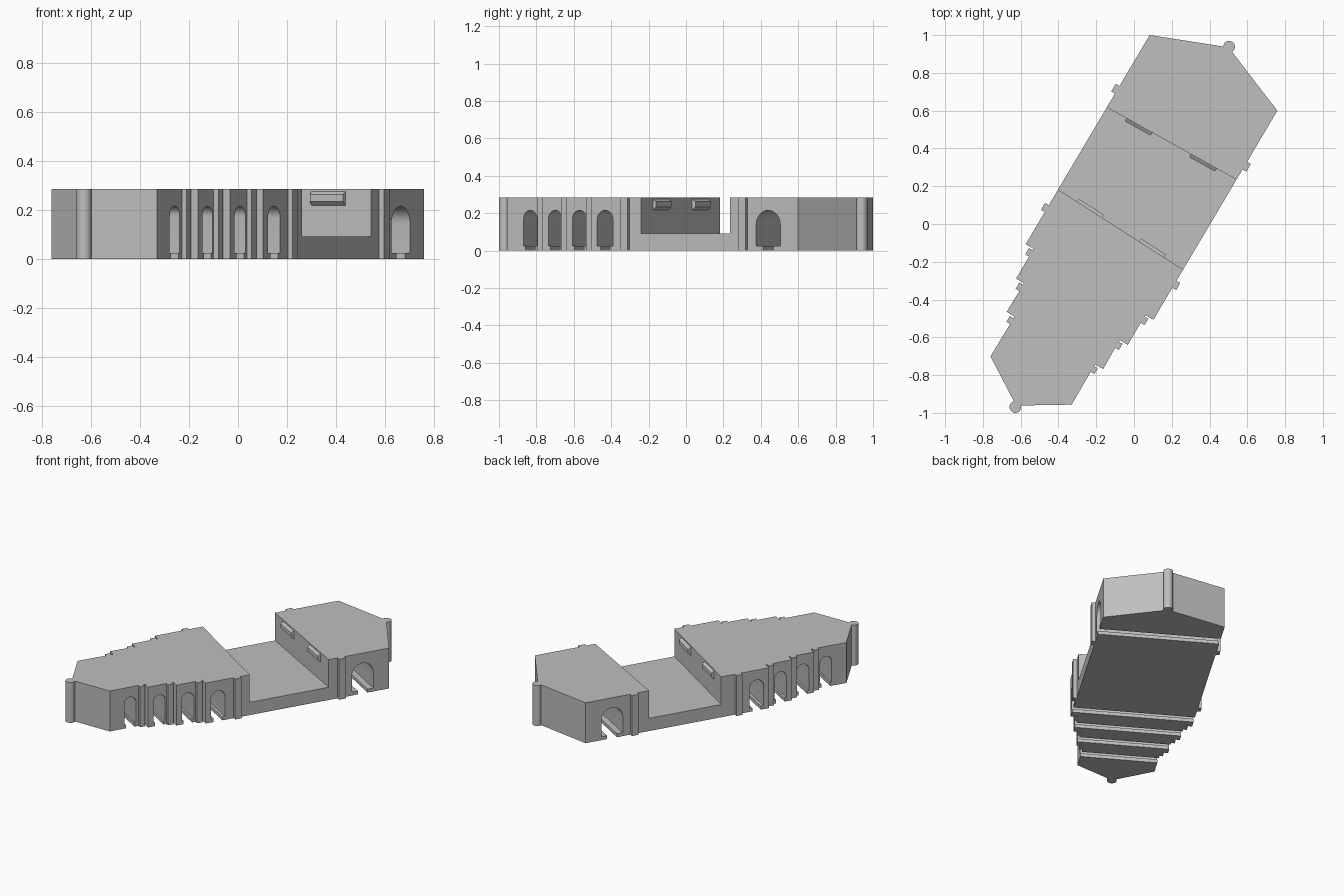
import bpy, bmesh, math

if "Cube" in bpy.data.objects:
    bpy.data.objects.remove(bpy.data.objects["Cube"])

H = 0.285          # full height
DECK = 0.09        # height of the sunken deck
T0 = -0.046        # centre line across the hull


def world(s, w, z):
    """s runs along the hull, w across it from the centre line."""
    t = w + T0
    return (0.51 * s + 0.86 * t, 0.86 * s - 0.51 * t, z)


grey = bpy.data.materials.new("plain grey")
grey.diffuse_color = (0.52, 0.52, 0.52, 1)
grey.use_nodes = True
grey.node_tree.nodes["Principled BSDF"].inputs["Base Color"].default_value = grey.diffuse_color


def loft(name, rings):
    """Closed solid through rings of (s, w, z) points."""
    bm = bmesh.new()
    loops = [[bm.verts.new(world(*p)) for p in r] for r in rings]
    n = len(loops[0])
    for a, b in zip(loops, loops[1:]):
        for i in range(n):
            bm.faces.new((a[i], a[(i + 1) % n], b[(i + 1) % n], b[i]))
    bm.faces.new(loops[0])
    bm.faces.new(loops[-1])
    bmesh.ops.recalc_face_normals(bm, faces=bm.faces[:])
    me = bpy.data.meshes.new(name)
    bm.to_mesh(me)
    bm.free()
    me.materials.append(grey)
    ob = bpy.data.objects.new(name, me)
    bpy.context.collection.objects.link(ob)
    return ob


def prism(name, pts, z0, z1):
    return loft(name, [[(s, w, z) for s, w in pts] for z in (z0, z1)])


# Hull outline: stepped bays with a rib closing each one
half = [(-0.991, 0.25)]
bays = [(0.248, -0.790, -0.755, -0.744), (0.295, -0.615, -0.577, -0.567),
        (0.344, -0.432, -0.393, -0.384), (0.393, -0.187, -0.144, None),
        (0.393, 0.542, 0.589, None)]
for w, r0, r1, end in bays:
    half += [(r0, w), (r0, w + 0.023), (r1, w + 0.023), (r1, w)]
    if end is not None:
        half += [(end, w), (end, w + 0.049)]
half.append((0.903, 0.393))
outline = ([(-1.145, 0)] + half + [(1.06, 0)]
           + [(s, -w) for s, w in reversed(half)])
hull = prism("hull", outline, 0, H)


# Cutters: arched tunnels with a floor slot, and the deck recess
def tunnel(sc, width, slot):
    r, top, sill = width / 2, 0.215, 0.024
    prof = [(-slot / 2, -0.05), (-slot / 2, sill), (-r, sill)]
    prof += [(-r * math.cos(a), top - r + r * math.sin(a))
             for a in (math.pi * i / 16 for i in range(17))]
    prof += [(r, sill), (slot / 2, sill), (slot / 2, -0.05)]
    return loft("tunnel_cutter",
                [[(sc + x, w, z) for x, z in prof] for w in (-0.6, 0.6)])


cutters = [tunnel(-0.848, 0.081, 0.06), tunnel(-0.665, 0.084, 0.06),
           tunnel(-0.486, 0.086, 0.06), tunnel(-0.297, 0.098, 0.06),
           tunnel(0.717, 0.15, 0.068)]


def north(w):
    return 0.4685 + 0.027 * w


def south(w):
    return -0.0615 - 0.034 * w


cutters.append(prism("deck_cutter",
                     [(south(-0.6), -0.6), (south(0.6), 0.6),
                      (north(0.6), 0.6), (north(-0.6), -0.6)], DECK, 0.5))

bpy.context.view_layer.objects.active = hull
for c in cutters:
    c.hide_render = True
    m = hull.modifiers.new("cut", 'BOOLEAN')
    m.operation, m.solver, m.object = 'DIFFERENCE', 'EXACT', c
    bpy.ops.object.modifier_apply(modifier=m.name)
for c in cutters:
    bpy.data.objects.remove(c)

# Tapered lugs on both recess walls
for wall, face, out in (("north", north, -1), ("south", south, 1)):
    for label, wc in (("left", -0.195), ("right", 0.195)):
        rings = []
        for depth, hw, z0, z1 in ((-0.005, 0.08, 0.212, 0.278),
                                  (0.018, 0.077, 0.234, 0.262)):
            rings.append([(face(wc + k * hw) + out * depth, wc + k * hw, z)
                          for k, z in ((-1, z0), (1, z0), (1, z1), (-1, z1))])
        loft(f"{wall}_{label}_lug", rings)

# Round posts at both tips
posts = []
for name, s in (("front_post", -1.154), ("back_post", 1.064)):
    ring = [(s + 0.031 * math.cos(a), 0.031 * math.sin(a))
            for a in (math.tau * i / 32 for i in range(32))]
    posts.append(prism(name, ring, 0, H))

# Smooth the arches and posts, keep edges sharp
for ob in [hull] + posts:
    bpy.ops.object.select_all(action='DESELECT')
    ob.select_set(True)
    bpy.context.view_layer.objects.active = ob
    bpy.ops.object.shade_smooth_by_angle(angle=math.radians(30))
